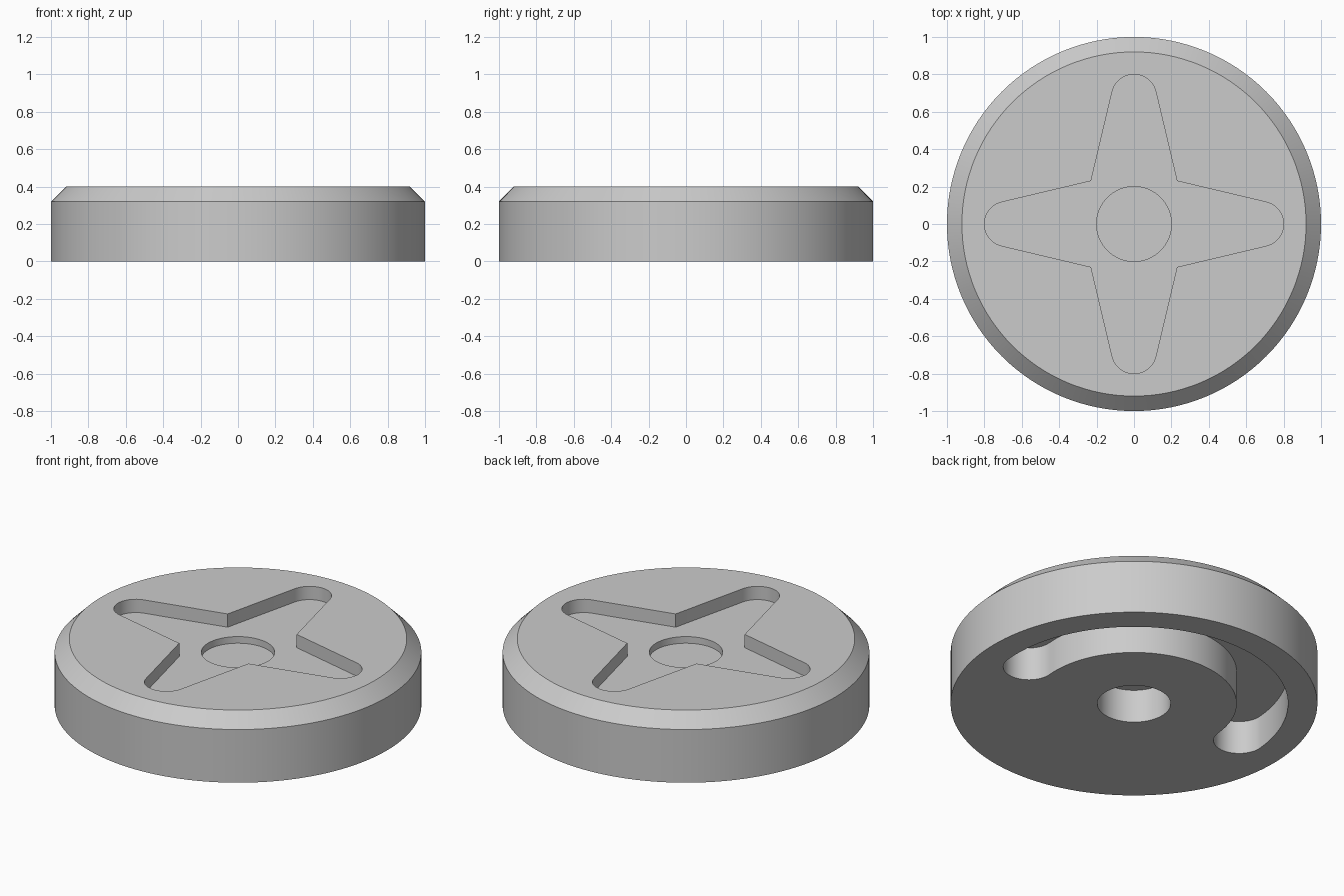
import bpy
import bmesh
from math import cos, sin, pi, radians, atan2, hypot, acos

cube = bpy.data.objects.get("Cube")
if cube:
    bpy.data.objects.remove(cube, do_unlink=True)

HEIGHT = 0.4
CHAMFER = 0.08

grey = bpy.data.materials.new("light grey")
grey.use_nodes = True
grey.diffuse_color = (0.6, 0.6, 0.6, 1)
grey.node_tree.nodes["Principled BSDF"].inputs["Base Color"].default_value = (0.6, 0.6, 0.6, 1)


def arc(cx, cy, r, start, end, steps):
    """Points along an arc, both ends included."""
    angles = [start + (end - start) * i / steps for i in range(steps + 1)]
    return [(cx + r * cos(a), cy + r * sin(a)) for a in angles]


def circle(r, steps):
    return arc(0, 0, r, 0, 2 * pi, steps)[:-1]


def solid(name, outline, levels):
    """Closed solid through one outline, scaled at each (scale, z) level."""
    bm = bmesh.new()
    rings = [[bm.verts.new((x * s, y * s, z)) for x, y in outline] for s, z in levels]
    n = len(outline)
    for low, high in zip(rings, rings[1:]):
        for i in range(n):
            j = (i + 1) % n
            bm.faces.new((low[i], low[j], high[j], high[i]))
    bm.faces.new(rings[0][::-1])
    bm.faces.new(rings[-1])
    bmesh.ops.recalc_face_normals(bm, faces=bm.faces[:])
    mesh = bpy.data.meshes.new(name)
    bm.to_mesh(mesh)
    bm.free()
    obj = bpy.data.objects.new(name, mesh)
    mesh.materials.append(grey)
    bpy.context.collection.objects.link(obj)
    return obj


def star_outline(tip, r, notch):
    """Four tapering arms with round tips, tangent to lines from the notches."""
    dx, dy = notch - tip, notch
    side = atan2(dy, dx) - acos(r / hypot(dx, dy))
    half = tip_half = side if side > 0 else -side
    points = []
    for k in range(4):
        a = k * pi / 2
        for x, y in arc(tip, 0, r, -tip_half, half, 24) + [(notch, notch)]:
            points.append((x * cos(a) - y * sin(a), x * sin(a) + y * cos(a)))
    return points


def slot_outline(r, half, start, end):
    """Curved slot with round ends."""
    return (arc(0, 0, r + half, start, end, 64)
            + arc(r * cos(end), r * sin(end), half, end, end + pi, 20)[1:-1]
            + arc(0, 0, r - half, end, start, 64)
            + arc(r * cos(start), r * sin(start), half, start + pi, start + 2 * pi, 20)[1:-1])


# Chamfered round body
body = solid("round_body", circle(1, 128),
             [(1, 0), (1, HEIGHT - CHAMFER), (1 - CHAMFER, HEIGHT)])

# Star pocket and shallow bore on top, curved slot and blind hole underneath
cutters = [
    solid("star_pocket_cutter", star_outline(0.68, 0.12, 0.23), [(1, 0.32), (1, 0.5)]),
    solid("top_bore_cutter", circle(0.2, 64), [(1, 0.28), (1, 0.45)]),
    solid("curved_slot_cutter", slot_outline(0.7, 0.14, radians(-5), radians(175)),
          [(1, -0.1), (1, 0.2)]),
    solid("bottom_hole_cutter", circle(0.2, 64), [(1, -0.15), (1, 0.2)]),
]

bpy.ops.object.select_all(action="DESELECT")
body.select_set(True)
bpy.context.view_layer.objects.active = body
for cutter in cutters:
    cutter.hide_render = True
    cut = body.modifiers.new(cutter.name, "BOOLEAN")
    cut.operation = "DIFFERENCE"
    cut.solver = "EXACT"
    cut.object = cutter
    bpy.ops.object.modifier_apply(modifier=cut.name)
    bpy.data.objects.remove(cutter, do_unlink=True)

# Smooth walls with crisp rims
bpy.ops.object.shade_smooth_by_angle(angle=radians(30))
